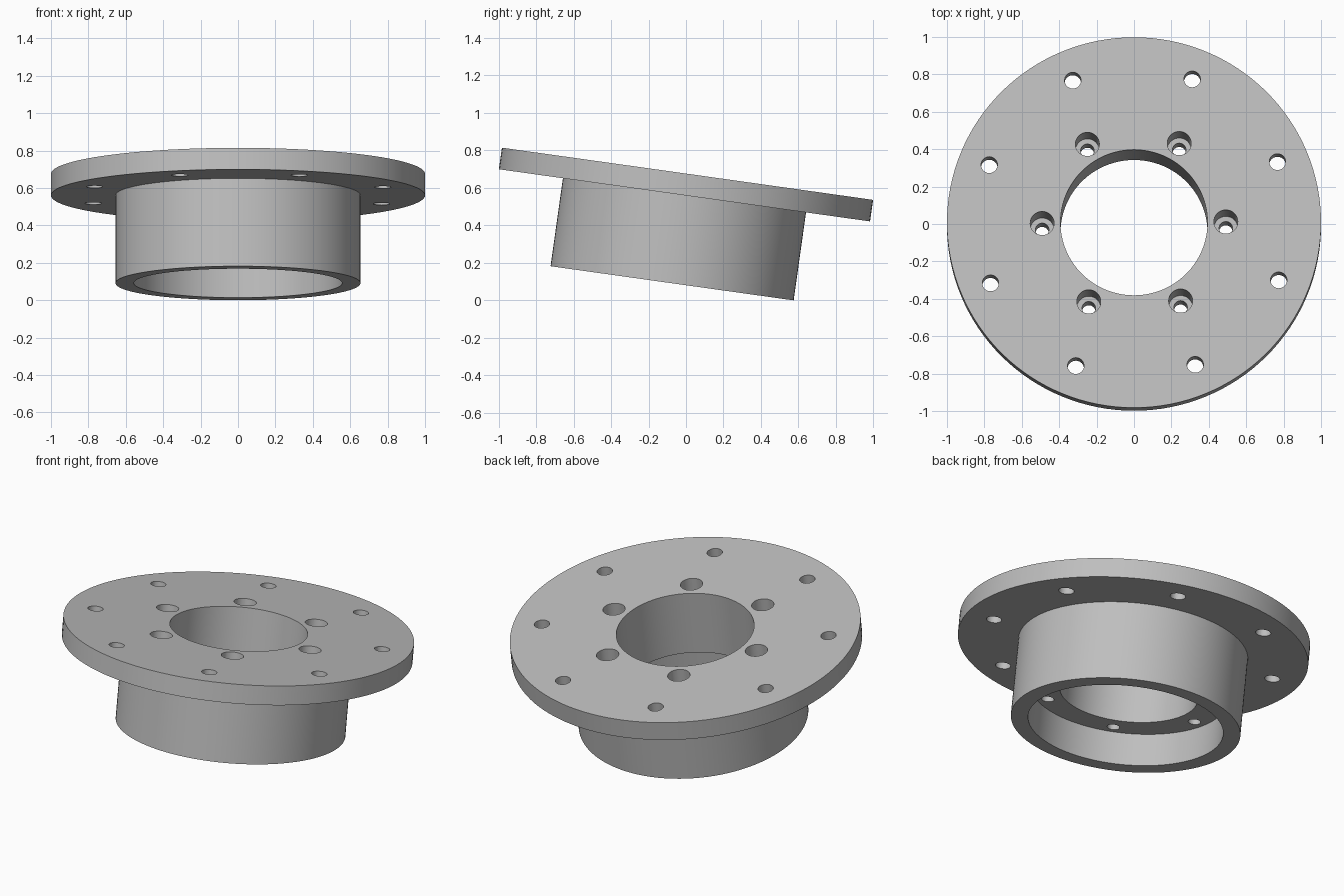
import bpy, bmesh
from math import radians, pi, cos, sin
from mathutils import Vector, Matrix

cube = bpy.data.objects.get("Cube")
if cube:
    bpy.data.objects.remove(cube)

TILT = radians(-8)
HEIGHT, FLANGE, WEB = 0.59, 0.116, 0.395     # total, flange and bored web depths
R_FLANGE, R_BARREL, R_RECESS, R_BORE = 1.0, 0.655, 0.557, 0.393

steel = bpy.data.materials.new("grey steel")
steel.use_nodes = True
GREY = (0.52, 0.52, 0.52, 1)
steel.diffuse_color = GREY
steel.node_tree.nodes["Principled BSDF"].inputs["Base Color"].default_value = GREY


def lathe(bm, profile, centre=(0, 0), steps=96, closed=False):
    """Revolve a (radius, height) profile about a vertical axis."""
    offset = Vector((centre[0], centre[1], 0))
    verts = [bm.verts.new(offset + Vector((r, 0, z))) for r, z in profile]
    pairs = list(zip(verts, verts[1:] + verts[:1]))
    edges = [bm.edges.new(p) for p in (pairs if closed else pairs[:-1])]
    bmesh.ops.spin(bm, geom=verts + edges, cent=offset, axis=(0, 0, 1),
                   angle=2 * pi, steps=steps, use_merge=True)


def make_object(name, bm):
    bmesh.ops.remove_doubles(bm, verts=bm.verts, dist=1e-5)
    bmesh.ops.recalc_face_normals(bm, faces=bm.faces)
    mesh = bpy.data.meshes.new(name)
    bm.to_mesh(mesh)
    bm.free()
    obj = bpy.data.objects.new(name, mesh)
    bpy.context.collection.objects.link(obj)
    mesh.materials.append(steel)
    return obj


def ring(count, radius, start):
    for i in range(count):
        a = radians(start + 360 * i / count)
        yield radius * cos(a), radius * sin(a)


# Flange, barrel, bore and underside recess as one turned body
bm = bmesh.new()
under = HEIGHT - FLANGE
step = HEIGHT - WEB
lathe(bm, [(R_BORE, HEIGHT), (R_FLANGE, HEIGHT), (R_FLANGE, under),
           (R_BARREL, under), (R_BARREL, 0), (R_RECESS, 0),
           (R_RECESS, step), (R_BORE, step)], steps=128, closed=True)
body = make_object("flanged_hub", bm)

# Drill shapes: plain flange holes and counterbored inner holes
bm = bmesh.new()
top = HEIGHT + 0.1
for c in ring(8, 0.834, 23.1):
    low = under - 0.1
    lathe(bm, [(0, top), (0.044, top), (0.044, low), (0, low)], c, 32)
for c in ring(6, 0.491, 0.5):
    low, seat = step - 0.1, HEIGHT - 0.25
    lathe(bm, [(0, top), (0.064, top), (0.064, seat),
               (0.036, seat), (0.036, low), (0, low)], c, 32)
drills = make_object("drill_cutter", bm)
drills.hide_render = True

# Drill the body
cut = body.modifiers.new("bolt_holes", 'BOOLEAN')
cut.operation = 'DIFFERENCE'
cut.solver = 'EXACT'
cut.object = drills
bpy.ops.object.select_all(action='DESELECT')
bpy.context.view_layer.objects.active = body
body.select_set(True)
bpy.ops.object.modifier_apply(modifier=cut.name)
bpy.data.objects.remove(drills)
bpy.ops.object.shade_smooth_by_angle(angle=radians(30))

# Lean the whole part so that the barrel rests on its back edge
body.rotation_euler.x = TILT
body.location = (0, 0.008 + HEIGHT * sin(TILT), -R_BARREL * sin(TILT))
